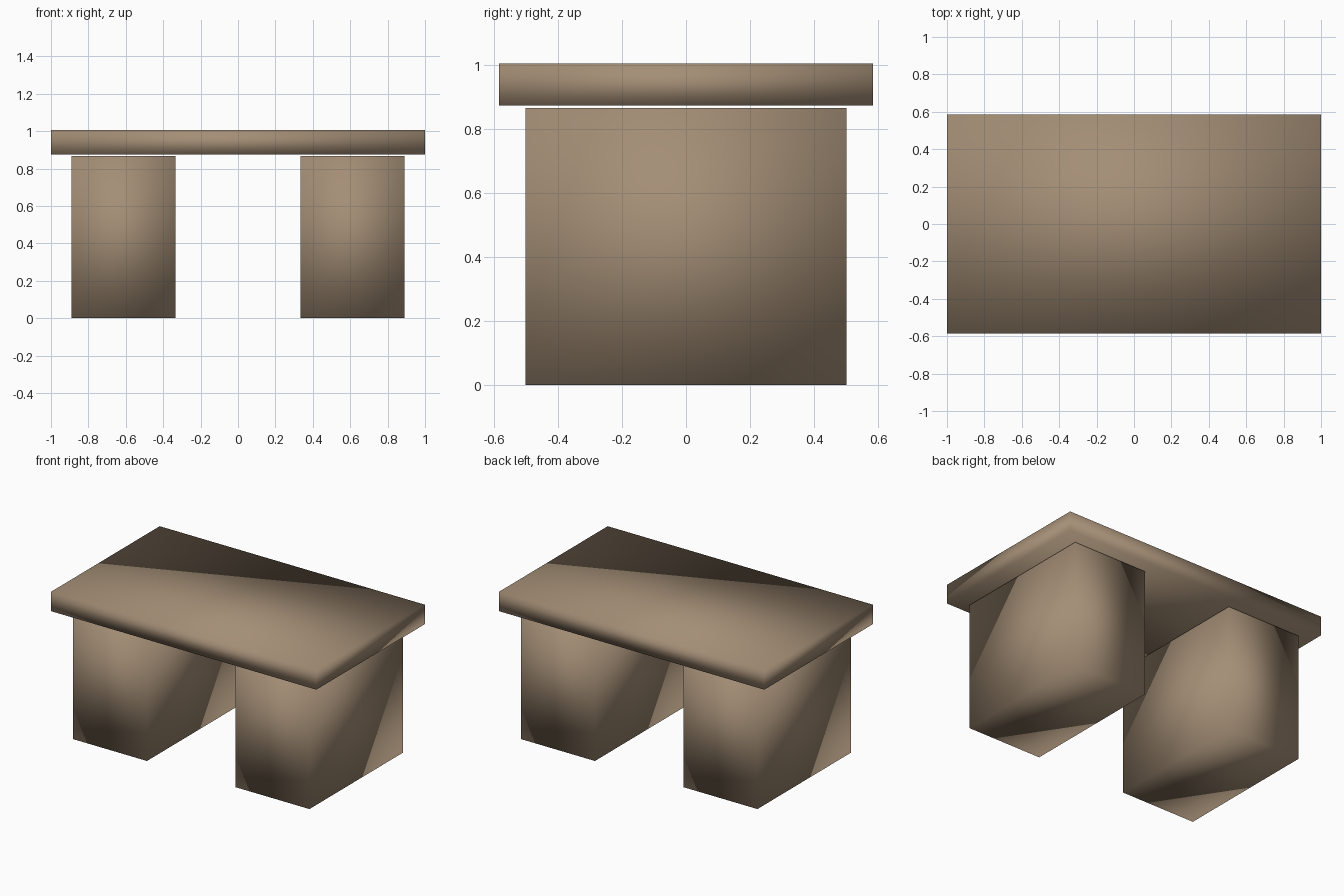
import bpy

cube = bpy.data.objects.get("Cube")
if cube:
    bpy.data.objects.remove(cube, do_unlink=True)

# Single wood colour
wood = bpy.data.materials.new("warm_brown_wood")
wood.use_nodes = True
colour = (0.37, 0.27, 0.18, 1.0)
wood.diffuse_color = colour
wood.node_tree.nodes["Principled BSDF"].inputs["Base Color"].default_value = colour


def block(name, low, high):
    """Softly shaded box between two opposite corners."""
    centre = [(a + b) / 2 for a, b in zip(low, high)]
    bpy.ops.mesh.primitive_cube_add(size=1, location=centre)
    obj = bpy.context.object
    obj.name = name
    obj.scale = [b - a for a, b in zip(low, high)]
    bpy.ops.object.transform_apply(location=False, rotation=False, scale=True)
    bpy.ops.object.shade_smooth()
    obj.data.materials.append(wood)
    return obj


# Table top slab
block("table_top", (-1, -0.585, 0.874), (1, 0.585, 1.006))

# Two pedestals, just short of the slab
for side, sign in (("left", 1), ("right", -1)):
    inner, outer = sorted((sign * 0.334, sign * 0.891))
    block(side + "_pedestal", (inner, -0.503, 0), (outer, 0.503, 0.866))
